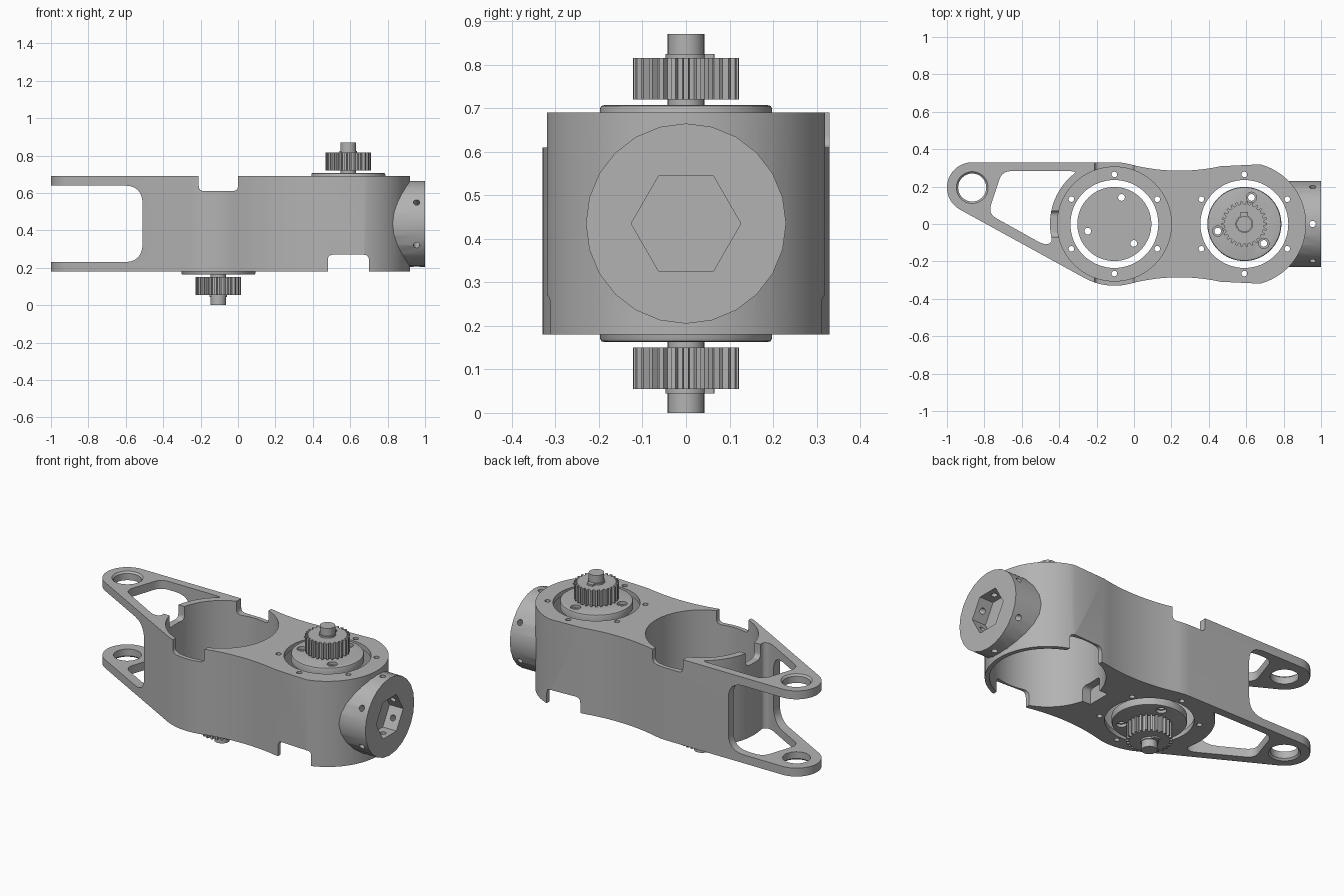
import bpy, bmesh
from math import sin, cos, radians, pi
from mathutils import Matrix, Vector

cube = bpy.data.objects.get("Cube")
if cube:
    bpy.data.objects.remove(cube)

metal = bpy.data.materials.new("plain grey metal")
metal.use_nodes = True
GREY = (0.45, 0.45, 0.45, 1)
metal.diffuse_color = GREY
metal.node_tree.nodes["Principled BSDF"].inputs["Base Color"].default_value = GREY

BOTTOM, TOP, MID = 0.18, 0.69, 0.435
LEFT_X, RIGHT_X = -0.105, 0.59        # bore centres
R = 0.33                              # outer radius round each bore
ARM = (-0.865, 0.195)                 # arm eye centre
I = Matrix.Identity(4)
ALONG_Y = Matrix.Rotation(pi / 2, 4, 'X')
ALONG_X = Matrix(((0, 0, 1, 0), (1, 0, 0, 0), (0, 1, 0, 0), (0, 0, 0, 1)))


def move(x, y=0, z=0):
    return Matrix.Translation((x, y, z))


def arc(x, y, r, a0, a1, n):
    angles = [radians(a0 + (a1 - a0) * i / n) for i in range(n + 1)]
    return [(x + r * cos(a), y + r * sin(a)) for a in angles]


def rounded(points, r, n=6):
    """Round every corner of a polygon."""
    out, pts = [], [Vector(p) for p in points]
    for i, p in enumerate(pts):
        ends = []
        for q in (pts[i - 1], pts[(i + 1) % len(pts)]):
            d = q - p
            ends.append(p + d.normalized() * min(r, d.length * 0.45))
        for k in range(n + 1):
            t = k / n
            out.append(ends[0] * (1 - t) ** 2 + p * 2 * t * (1 - t) + ends[1] * t * t)
    return out


def rect(x0, x1, z0, z1, r=0.03):
    return rounded([(x0, z0), (x1, z0), (x1, z1), (x0, z1)], r)


def loft(name, rings, matrix=I):
    """Join equal rings of points into a capped solid."""
    bm = bmesh.new()
    loops = [[bm.verts.new(p) for p in ring] for ring in rings]
    n = len(loops[0])
    for a, b in zip(loops, loops[1:]):
        for i in range(n):
            j = (i + 1) % n
            bm.faces.new((a[i], a[j], b[j], b[i]))
    bm.faces.new(loops[0][::-1])
    bm.faces.new(loops[-1])
    bm.transform(matrix)
    bmesh.ops.recalc_face_normals(bm, faces=bm.faces[:])
    mesh = bpy.data.meshes.new(name)
    bm.to_mesh(mesh)
    bm.free()
    mesh.materials.append(metal)
    obj = bpy.data.objects.new(name, mesh)
    bpy.context.collection.objects.link(obj)
    return obj


def prism(name, outline, z0, z1, matrix=I):
    return loft(name, [[(p[0], p[1], z) for p in outline] for z in (z0, z1)], matrix)


def lathe(name, profile, matrix=I, segs=64):
    circle = arc(0, 0, 1, 0, 360, segs)[:-1]
    return loft(name, [[(r * x, r * y, z) for x, y in circle] for r, z in profile], matrix)


def combine(obj, tool, operation='DIFFERENCE'):
    bpy.context.view_layer.objects.active = obj
    mod = obj.modifiers.new("combine", 'BOOLEAN')
    mod.operation, mod.solver, mod.object = operation, 'EXACT', tool
    bpy.ops.object.modifier_apply(modifier=mod.name)
    bpy.data.objects.remove(tool)


def drill(obj, r, z0, z1, matrix=I, segs=24):
    combine(obj, lathe("drill", [(r, z0), (r, z1)], matrix, segs))


def smooth(obj):
    bpy.ops.object.select_all(action='DESELECT')
    obj.select_set(True)
    bpy.context.view_layer.objects.active = obj
    bpy.ops.object.shade_smooth_by_angle(angle=radians(30))


# Body: two round housings, a waist and a tapered arm
waist_x, waist_y, waist_r, t = (LEFT_X + RIGHT_X) / 2, 1.319, 1.034, 75.2
outline = (arc(RIGHT_X, 0, R, -t, t, 40)
           + arc(waist_x, waist_y, waist_r, -t, t - 180, 12)[1:]
           + arc(LEFT_X, 0, R, t, 90, 4)[1:]
           + arc(*ARM, 0.135, 90, 241.2, 24)
           + arc(LEFT_X, 0, R, 241.2, 360 - t, 10)
           + arc(waist_x, -waist_y, waist_r, 180 - t, t, 12)[1:-1])
body = prism("body", outline, BOTTOM, TOP)

# End socket boss
combine(body, lathe("boss", [(0.23, 0.7), (0.23, 1.0)],
                    move(0, 0, MID) @ ALONG_X, 24), 'UNION')

# Slot that splits the arm into two plates, and the window through them
combine(body, prism("slot", rect(-1.5, -0.51, 0.23, 0.64, 0.1), -1, 1, ALONG_Y))
window = ([(-0.705, 0.283)] + arc(LEFT_X, 0, 0.345, 125, 196, 10)
          + [(-0.475, -0.115), (-0.78, 0.055)])
combine(body, prism("window", rounded(window, 0.05), 0, 1))
drill(body, 0.075, 0, 1, move(*ARM), 48)
for z0, z1, r0, r1 in ((0.68, 0.7, 0.075, 0.095), (0.17, 0.19, 0.095, 0.075)):
    combine(body, lathe("chamfer", [(r0, z0), (r1, z1)], move(*ARM), 48))

# Bores with a flange opening and six screw holes in each thin floor
for x, z0, z1 in ((LEFT_X, BOTTOM + 0.03, 1), (RIGHT_X, -0.1, TOP - 0.03)):
    drill(body, 0.305, z0, z1, move(x), 96)
    drill(body, 0.235, 0.1, 0.9, move(x), 64)
    for px, py in arc(x, 0, 0.265, 90, 390, 5):
        drill(body, 0.015, 0.1, 0.9, move(px, py), 16)

# Cable notches in the open rims
combine(body, prism("notch", rect(-0.21, 0, 0.61, 0.9), -1, 1, ALONG_Y))
combine(body, prism("notch", rect(0.48, 0.70, 0, 0.27), -1, 1, ALONG_Y))
combine(body, prism("notch", rect(-0.07, 0.07, 0.61, 0.9), -0.47, -0.3, ALONG_X))
combine(body, prism("notch", rect(-0.07, 0.07, 0, 0.27), 0.24, 0.4, ALONG_X))

# Hexagonal socket with a radial screw hole through each flat
combine(body, prism("hexagon", arc(0, 0, 0.126, 0, 300, 5), 0.91, 1.1,
                    move(0, 0, MID) @ ALONG_X))
for k in range(6):
    drill(body, 0.017, 0.09, 0.3, move(0.955, 0, MID) @ Matrix.Rotation(k * pi / 3, 4, 'X'), 16)
smooth(body)


# Rotors: flange, shaft and toothed gear
def rotor(side, matrix, first_hole):
    flange = lathe(side + "_flange", [(0.198, 0.665), (0.198, 0.698), (0.195, 0.705),
                                      (0.188, 0.707)], matrix)
    for px, py in arc(0, 0, 0.147, first_hole, first_hole + 240, 2):
        drill(flange, 0.018, 0.6, 0.8, matrix @ move(px, py))
        drill(flange, 0.028, 0.69, 0.8, matrix @ move(px, py))
    shaft = lathe(side + "_shaft", [(0.042, 0.7), (0.042, 0.815), (0.047, 0.815),
                                    (0.047, 0.825), (0.042, 0.825), (0.042, 0.87)], matrix, 32)
    teeth, count = [], 26
    for k in range(count):
        for offset, r in ((-0.3, 0.106), (-0.18, 0.122), (0.18, 0.122), (0.3, 0.106)):
            a = 2 * pi * (k + offset) / count
            teeth.append((r * cos(a), r * sin(a)))
    gear = prism(side + "_gear", teeth, 0.72, 0.815, matrix)
    key = prism(side + "_key", rect(-0.02, 0.02, 0.03, 0.065, 0.004), 0.81, 0.825, matrix)
    for obj in (flange, shaft, gear, key):
        smooth(obj)


rotor("upper", move(RIGHT_X), 75)
rotor("lower", move(LEFT_X, 0, 2 * MID) @ Matrix.Rotation(pi, 4, 'Y'), 105)
